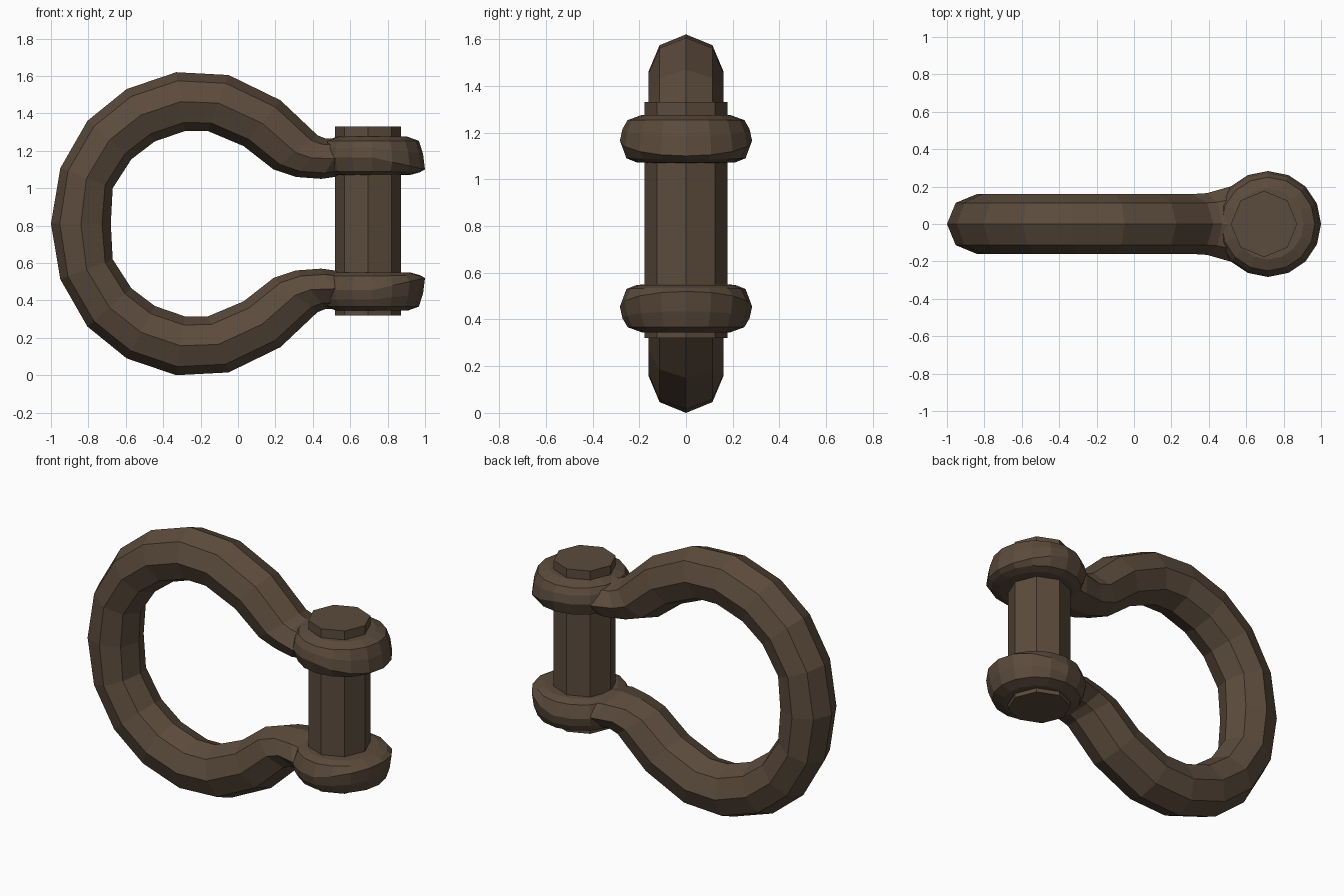
import bpy, bmesh
from math import cos, sin, tau

if "Cube" in bpy.data.objects:
    bpy.data.objects.remove(bpy.data.objects["Cube"])

MID = 0.81  # mirror height of the bow

mat = bpy.data.materials.new("dark_iron")
mat.diffuse_color = (0.105, 0.07, 0.045, 1)
mat.use_nodes = True
mat.node_tree.nodes["Principled BSDF"].inputs["Base Color"].default_value = mat.diffuse_color


def loft(name, rings):
    """Skin a list of equal-length rings and cap both ends."""
    bm = bmesh.new()
    vs = [[bm.verts.new(p) for p in r] for r in rings]
    n = len(vs[0])
    for a, b in zip(vs, vs[1:]):
        for i in range(n):
            j = (i + 1) % n
            bm.faces.new((a[i], a[j], b[j], b[i]))
    bm.faces.new(vs[0])
    bm.faces.new(vs[-1])
    bmesh.ops.recalc_face_normals(bm, faces=bm.faces)
    me = bpy.data.meshes.new(name)
    bm.to_mesh(me)
    bm.free()
    me.materials.append(mat)
    ob = bpy.data.objects.new(name, me)
    bpy.context.collection.objects.link(ob)
    return ob


# Bow: octagonal bar; each station is outer x,z, inner x,z, half width in y
half = [
    (-1.0, 0.81, -0.68, 0.81, 0.16),
    (-0.95, 1.107, -0.67, 1.0, 0.16),
    (-0.805, 1.36, -0.57, 1.155, 0.16),
    (-0.595, 1.53, -0.445, 1.25, 0.16),
    (-0.33, 1.62, -0.285, 1.305, 0.16),
    (-0.05, 1.605, -0.16, 1.305, 0.16),
    (0.227, 1.47, 0.03, 1.225, 0.16),
    (0.425, 1.283, 0.19, 1.10, 0.16),
    (0.47, 1.265, 0.31, 1.06, 0.165),
    (0.58, 1.265, 0.445, 1.05, 0.20),
    (0.66, 1.25, 0.66, 1.08, 0.20),
]
lower = [(a, 2 * MID - b, c, 2 * MID - d, w) for a, b, c, d, w in half[:0:-1]]


def bow_ring(ox, oz, ix, iz, w):
    pts = []
    for k in range(8):
        c, s = cos(tau * k / 8), sin(tau * k / 8)
        pts.append(((ox + ix) / 2 + c * (ox - ix) / 2, s * w,
                    (oz + iz) / 2 + c * (oz - iz) / 2))
    return pts


loft("bow", [bow_ring(*s) for s in lower + half])

# Eyes: rounded 16-sided discs whose outer tip sags toward the middle
# profile: radius, height, sag at the tip
profile = [(0.15, 1.07, 0), (0.21, 1.072, 0), (0.255, 1.09, 0.005),
           (0.283, 1.165, 0.065), (0.272, 1.215, 0.03),
           (0.25, 1.253, 0.0), (0.19, 1.275, 0)]


def eye(name, flip):
    rings = []
    for r, z, sag in profile:
        ring = []
        for k in range(16):
            c, s = cos(tau * k / 16), sin(tau * k / 16)
            h = z - sag * max(c, 0)
            ring.append((0.717 + r * c, r * s, 2 * MID - h if flip else h))
        rings.append(ring)
    loft(name, rings)


eye("upper_eye", False)
eye("lower_eye", True)

# Pin: octagonal rod through both eyes
loft("pin", [[(0.695 + 0.177 * cos(tau * k / 8), 0.177 * sin(tau * k / 8), z)
              for k in range(8)] for z in (0.32, 1.33)])
